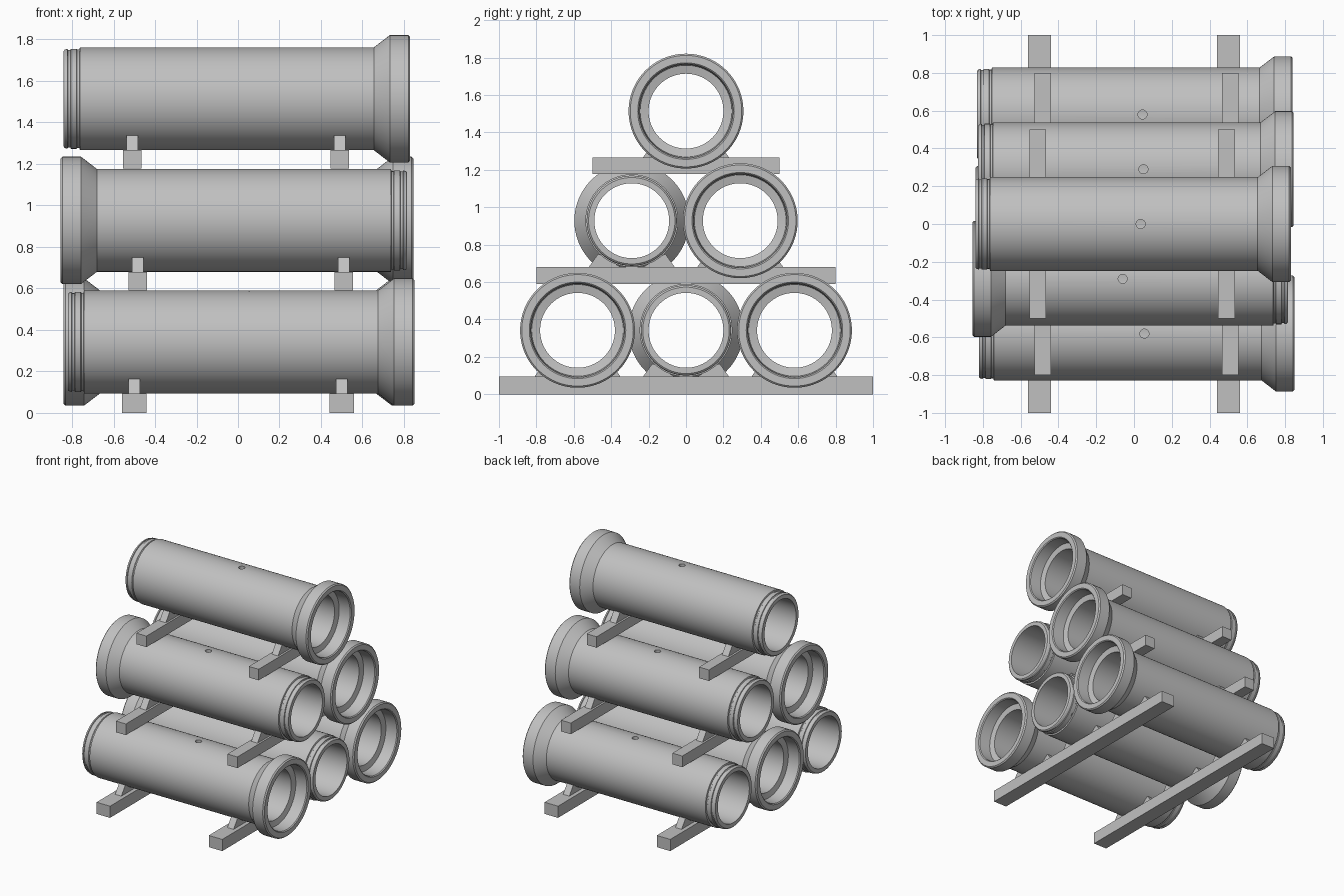
import bpy, bmesh, math
from mathutils import Matrix

if "Cube" in bpy.data.objects:
    bpy.data.objects.remove(bpy.data.objects["Cube"])

concrete = bpy.data.materials.new("concrete_grey")
concrete.diffuse_color = (0.53, 0.53, 0.53, 1)
concrete.use_nodes = True
concrete.node_tree.nodes["Principled BSDF"].inputs["Base Color"].default_value = concrete.diffuse_color
SEG = 96


def add_object(name, bm):
    bmesh.ops.recalc_face_normals(bm, faces=bm.faces)
    mesh = bpy.data.meshes.new(name)
    bm.to_mesh(mesh)
    bm.free()
    mesh.materials.append(concrete)
    obj = bpy.data.objects.new(name, mesh)
    bpy.context.collection.objects.link(obj)
    return obj


def prism(name, profile, x0, x1):
    """Extrude a closed (y, z) profile from x0 to x1."""
    bm = bmesh.new()
    face = bm.faces.new([bm.verts.new((x0, y, z)) for y, z in profile])
    new = bmesh.ops.extrude_face_region(bm, geom=[face])["geom"]
    bmesh.ops.translate(bm, vec=(x1 - x0, 0, 0),
                        verts=[v for v in new if isinstance(v, bmesh.types.BMVert)])
    return add_object(name, bm)


# Pipe wall section as (x, radius): spigot end on -x, bell socket on +x
SECTION = [
    (-0.835, 0.200), (-0.835, 0.231), (-0.830, 0.237), (-0.817, 0.241),
    (-0.815, 0.235), (-0.803, 0.235), (-0.801, 0.241), (-0.773, 0.241),
    (-0.770, 0.237), (-0.760, 0.237), (-0.757, 0.248), (0.660, 0.248),
    (0.737, 0.307), (0.826, 0.307), (0.835, 0.298), (0.835, 0.258),
    (0.828, 0.251), (0.735, 0.245), (0.725, 0.200),
]
bm = bmesh.new()
rings = []
for i in range(SEG):
    a = 2 * math.pi * i / SEG
    rings.append([bm.verts.new((x, r * math.cos(a), r * math.sin(a))) for x, r in SECTION])
n = len(SECTION)
for i in range(SEG):
    a, b = rings[i], rings[(i + 1) % SEG]
    for j in range(n):
        k = (j + 1) % n
        bm.faces.new((a[j], a[k], b[k], b[j]))
pipe = add_object("pipe_1", bm)

# Lifting hole through the top of the wall
bm = bmesh.new()
bmesh.ops.create_cone(bm, cap_ends=True, segments=24, radius1=0.024, radius2=0.024,
                      depth=0.2, matrix=Matrix.Translation((0.04, 0, 0.23)))
cutter = add_object("hole_cutter", bm)
cutter.hide_render = True
mod = pipe.modifiers.new("lifting_hole", 'BOOLEAN')
mod.operation = 'DIFFERENCE'
mod.solver = 'EXACT'
mod.object = cutter
bpy.context.view_layer.objects.active = pipe
pipe.select_set(True)
bpy.ops.object.modifier_apply(modifier=mod.name)
bpy.data.objects.remove(cutter)
bpy.ops.object.shade_smooth_by_angle(angle=math.radians(25))

# Stacked pipes: x, y, z, bell on the left
PIPES = [
    (0.015, -0.58, 0.342, False), (-0.005, 0, 0.342, True), (0.005, 0.58, 0.342, False),
    (-0.02, -0.29, 0.928, True), (0.01, 0.29, 0.928, False),
    (-0.005, 0, 1.514, False),
]
for i, (x, y, z, flipped) in enumerate(PIPES):
    obj = pipe
    if i:
        obj = bpy.data.objects.new(f"pipe_{i + 1}", pipe.data)
        bpy.context.collection.objects.link(obj)
    obj.location = (x, y, z)
    obj.rotation_euler.z = math.pi if flipped else 0

# Timber layers: beam centres, half width, half length, bottom, top, pipe positions
LAYERS = [
    ("bottom", (-0.50, 0.50), 0.06, 1.0, 0.0, 0.094, (-0.58, 0, 0.58)),
    ("middle", (-0.483, 0.51), 0.044, 0.8, 0.59, 0.68, (-0.29, 0.29)),
    ("top", (-0.51, 0.49), 0.044, 0.5, 1.177, 1.266, (0,)),
]
for layer, centres, hw, hl, z0, z1, ys in LAYERS:
    for side, cx in zip(("left", "right"), centres):
        prism(f"{layer}_beam_{side}", [(-hl, z0), (hl, z0), (hl, z1), (-hl, z1)],
              cx - hw, cx + hw)
        # Wedges chocking both sides of each pipe
        for i, y in enumerate(ys):
            for s in (-1, 1):
                prism(f"{layer}_wedge_{side}_{i + 1}_{'front' if s < 0 else 'back'}",
                      [(y + s * 0.23, z1), (y + s * 0.18, z1 + 0.07),
                       (y + s * 0.17, z1 + 0.066), (y + s * 0.06, z1)],
                      cx - 0.028, cx + 0.028)
